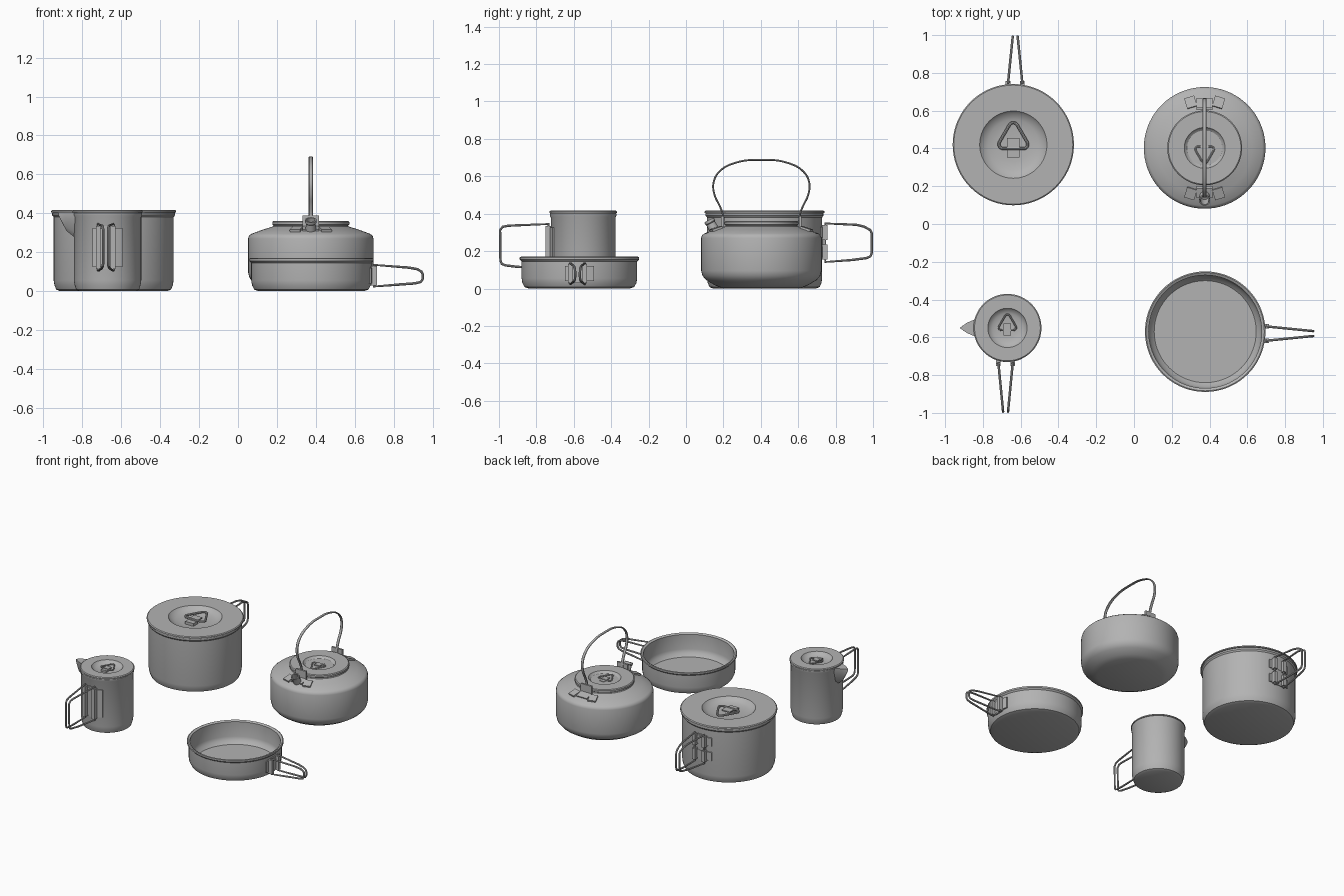
import bpy, bmesh
from math import sin, cos, pi, radians
from mathutils import Vector, Matrix

if "Cube" in bpy.data.objects:
    bpy.data.objects.remove(bpy.data.objects["Cube"])

steel = bpy.data.materials.new("brushed_steel")
steel.diffuse_color = (0.45, 0.45, 0.45, 1)
steel.use_nodes = True
steel.node_tree.nodes["Principled BSDF"].inputs["Base Color"].default_value = steel.diffuse_color


def add(name, data):
    ob = bpy.data.objects.new(name, data)
    bpy.context.collection.objects.link(ob)
    data.materials.append(steel)
    return ob


def finish(name, bm):
    bmesh.ops.recalc_face_normals(bm, faces=bm.faces)
    me = bpy.data.meshes.new(name)
    bm.to_mesh(me)
    bm.free()
    return add(name, me)


def lathe(name, centre, profile, n=72):
    """Turn an (r, z) profile about a vertical axis."""
    bm = bmesh.new()
    rings = []
    for r, z in profile:
        if r == 0:
            rings.append([bm.verts.new((0, 0, z))] * n)
        else:
            rings.append([bm.verts.new((r * cos(2 * pi * i / n), r * sin(2 * pi * i / n), z)) for i in range(n)])
    for a, b in zip(rings, rings[1:]):
        for i in range(n):
            j = (i + 1) % n
            bm.faces.new(list(dict.fromkeys((a[i], a[j], b[j], b[i]))))
    ob = finish(name, bm)
    ob.location = (*centre, 0)
    return ob


def wire(name, pts, radius, matrix, cyclic=True, kind='POLY'):
    cu = bpy.data.curves.new(name, 'CURVE')
    cu.dimensions = '3D'
    cu.bevel_depth, cu.bevel_resolution, cu.use_fill_caps = radius, 2, True
    if kind == 'POLY':
        sp = cu.splines.new('POLY')
        sp.points.add(len(pts) - 1)
        for p, co in zip(sp.points, pts):
            p.co = (*co, 1)
    else:
        sp = cu.splines.new('BEZIER')
        sp.resolution_u = 6
        sp.bezier_points.add(len(pts) - 1)
        for p, co in zip(sp.bezier_points, pts):
            p.co = co
            p.handle_left_type = p.handle_right_type = 'AUTO'
    sp.use_cyclic_u = cyclic
    ob = add(name, cu)
    ob.matrix_world = matrix
    return ob


def box(name, size, matrix):
    bm = bmesh.new()
    bmesh.ops.create_cube(bm, size=1, matrix=Matrix.Diagonal((*size, 1)))
    ob = finish(name, bm)
    ob.matrix_world = matrix
    return ob


def frame(centre, angle, z=0):
    return Matrix.Translation((*centre, z)) @ Matrix.Rotation(radians(angle), 4, 'Z')


def vessel(name, c, r, top, foot, rim):
    """Open thin-walled vessel with a rounded base and a rolled rim."""
    w = 0.01
    lathe(name, c, [(0, 0), (foot, 0), (foot + (r - foot) * .6, .008), (r - .004, .03), (r, .055),
                    (r, top - .025), (rim, top - .015), (rim, top - .003), (rim - .006, top),
                    (r - w, top - .008), (r - w, .055), (r - w - .008, .03), (foot, w), (0, w)])


def lid(name, c, R, rec, z, depth, ring, ang, shift):
    """Lid with a dished centre, a rivet plate and a rounded triangular ring."""
    lathe(name, c, [(0, z - depth), (rec * .5, z - depth), (rec * .75, z - depth * .8),
                    (rec * .92, z - depth * .45), (rec, z), (R - .006, z), (R, z - .005),
                    (R, z - .012), (R - .02, z - .017), (rec, z - .017),
                    (rec * .75, z - depth - .008), (0, z - depth - .008)])
    s, pts = ring, []
    for cx, cy, a0 in ((0, .62, 30), (-.68, -.55, 150), (.68, -.55, 270)):
        for k in range(6):
            a = radians(a0 + k * 24)
            pts.append(((cx + .3 * cos(a)) * s, (cy + .3 * sin(a)) * s, 0))
    m = frame(c, ang)
    wire(name + "_ring", pts, s * .1, m @ Matrix.Translation((0, shift, z - .012)))
    box(name + "_clip", (s * .85, s * .85, .008),
        m @ Matrix.Translation((0, shift - s * .55, z - .005 - depth * .25)))
    box(name + "_clip_foot", (s * .85, s * .7, depth * .6),
        m @ Matrix.Translation((0, shift - s * 1.1, z - depth * .75)))


def arc_plate(name, c, ang, r, t, half, z0, z1):
    """Plate curved round a vessel wall."""
    bm = bmesh.new()
    cols = []
    for k in range(7):
        a = (k / 3 - 1) * half / r
        cols.append([bm.verts.new((q * cos(a), q * sin(a), z)) for q, z in
                     ((r, z0), (r + t, z0), (r + t, z1), (r, z1))])
    for a, b in zip(cols, cols[1:]):
        for i in range(4):
            bm.faces.new((a[i], a[(i + 1) % 4], b[(i + 1) % 4], b[i]))
    bm.faces.new(cols[0])
    bm.faces.new(cols[-1])
    finish(name, bm).matrix_world = frame(c, ang)


def handle(name, c, ang, wall, path, tabs):
    """Pair of folding wire loops that converge outwards, on a hinge bracket."""
    m = frame(c, ang)
    m = m @ Matrix.Translation((0, -.01, 0))
    r0, r1 = path[0][0], max(p[0] for p in path)
    for side in (-1, 1):
        pts = [(r, side * (.038 - .025 * (r - r0) / (r1 - r0)), z) for r, z in path]
        wire(name + "_loop", pts, .0065, m)
        for z0, z1 in tabs:
            # hinge barrels
            box(name + "_hinge", (.03, .024, z1 - z0),
                m @ Matrix.Translation((wall + .014, side * .038, (z0 + z1) / 2)))
    for z0, z1 in tabs:
        arc_plate(name + "_bracket", c, ang, wall - .004, .012, .075, z0 + .01, z1 - .01)
    arc_plate(name + "_backplate", c, ang, wall - .004, .010, .03, tabs[0][0], tabs[-1][1])


# Cooking pot
pot = (-.639, .42)
vessel("pot_body", pot, .308, .405, .275, .316)
lid("pot_lid", pot, .321, .178, .417, .036, .078, 0, .045)
handle("pot_handle", pot, 90, .308,
       [(.325, .348), (.49, .341), (.535, .330), (.566, .312), (.573, .295), (.573, .19),
        (.566, .172), (.545, .163), (.47, .153), (.325, .142)], [(.155, .235), (.26, .34)])

# Mug
mug = (-.67, -.55)
vessel("mug_body", mug, .173, .405, .145, .178)
lid("mug_lid", mug, .18, .104, .417, .026, .047, 0, .028)
handle("mug_handle", mug, -90, .173,
       [(.185, .345), (.40, .336), (.43, .33), (.444, .312), (.442, .15), (.435, .132),
        (.415, .124), (.35, .116), (.185, .105)], [(.115, .335)])
bm = bmesh.new()
for x, y, z in ((-.252, 0, .405), (-.253, 0, .39), (-.215, .027, .405), (-.16, .05, .405),
                (-.218, .018, .335), (-.212, 0, .31), (-.165, .03, .30), (-.168, 0, .275)):
    for s in ((1, -1) if y else (1,)):
        bm.verts.new((x, y * s, z))
bmesh.ops.convex_hull(bm, input=bm.verts)
finish("mug_spout", bm).location = (*mug, 0)

# Frying pan
pan = (.377, -.57)
vessel("pan_body", pan, .309, .17, .27, .319)
handle("pan_handle", pan, 0, .309,
       [(.322, .135), (.50, .121), (.545, .113), (.566, .1), (.572, .087), (.572, .062),
        (.562, .047), (.53, .04), (.45, .034), (.322, .024)], [(.03, .13)])

# Kettle
ket = (.374, .403)
lathe("kettle_body", ket, [(0, .004), (.215, .004), (.25, .018), (.295, .045), (.315, .068), (.322, .095),
                           (.322, .27), (.318, .284), (.306, .294), (.25, .315), (.195, .332),
                           (.185, .345), (0, .345)])
lid("kettle_lid", ket, .198, .108, .36, .026, .05, 180, .035)
lathe("kettle_lid_rim", ket, [(.17, .333), (.188, .335), (.198, .342), (.198, .354), (.19, .36), (.17, .36)])

# Kettle spout
tilt = frame(ket, -90) @ Matrix.Translation((.245, 0, .30)) @ Matrix.Rotation(radians(28), 4, 'Y')
lathe("kettle_spout", (0, 0), [(0, -.03), (.03, -.03), (.027, .01), (.025, .055), (.029, .06), (.029, .075),
                               (.022, .075), (.022, .02), (0, .02)], 24).matrix_world = tilt

# Bail brackets: upright ear plus two splayed feet
for a in (90, -90):
    box("bail_ear", (.014, .085, .075), frame(ket, a) @ Matrix.Translation((.208, 0, .35)))
    box("bail_foot_plate", (.06, .085, .01), frame(ket, a) @ Matrix.Translation((.235, 0, .322))
        @ Matrix.Rotation(radians(18), 4, 'Y'))
    for s in (-17, 17):
        box("bail_foot", (.058, .055, .014), frame(ket, a + s) @ Matrix.Translation((.252, 0, .318))
            @ Matrix.Rotation(radians(18), 4, 'Y'))

# Bail: flat strap arching front to back
half = [(.20, .345), (.207, .40), (.222, .44), (.25, .50), (.256, .565), (.225, .625), (.14, .672)]
arch = [(0, -y, z) for y, z in half] + [(0, 0, .688)] + [(0, y, z) for y, z in reversed(half)]
wire("bail", arch, .005, frame(ket, 0) @ Matrix.Diagonal((2.2, 1, 1, 1)), False, 'BEZIER')

# Shade everything smooth with crisp edges
bpy.context.view_layer.update()
for ob in bpy.context.scene.objects:
    ob.select_set(True)
    bpy.context.view_layer.objects.active = ob
bpy.ops.object.convert(target='MESH')
bpy.ops.object.shade_smooth_by_angle(angle=radians(35))
